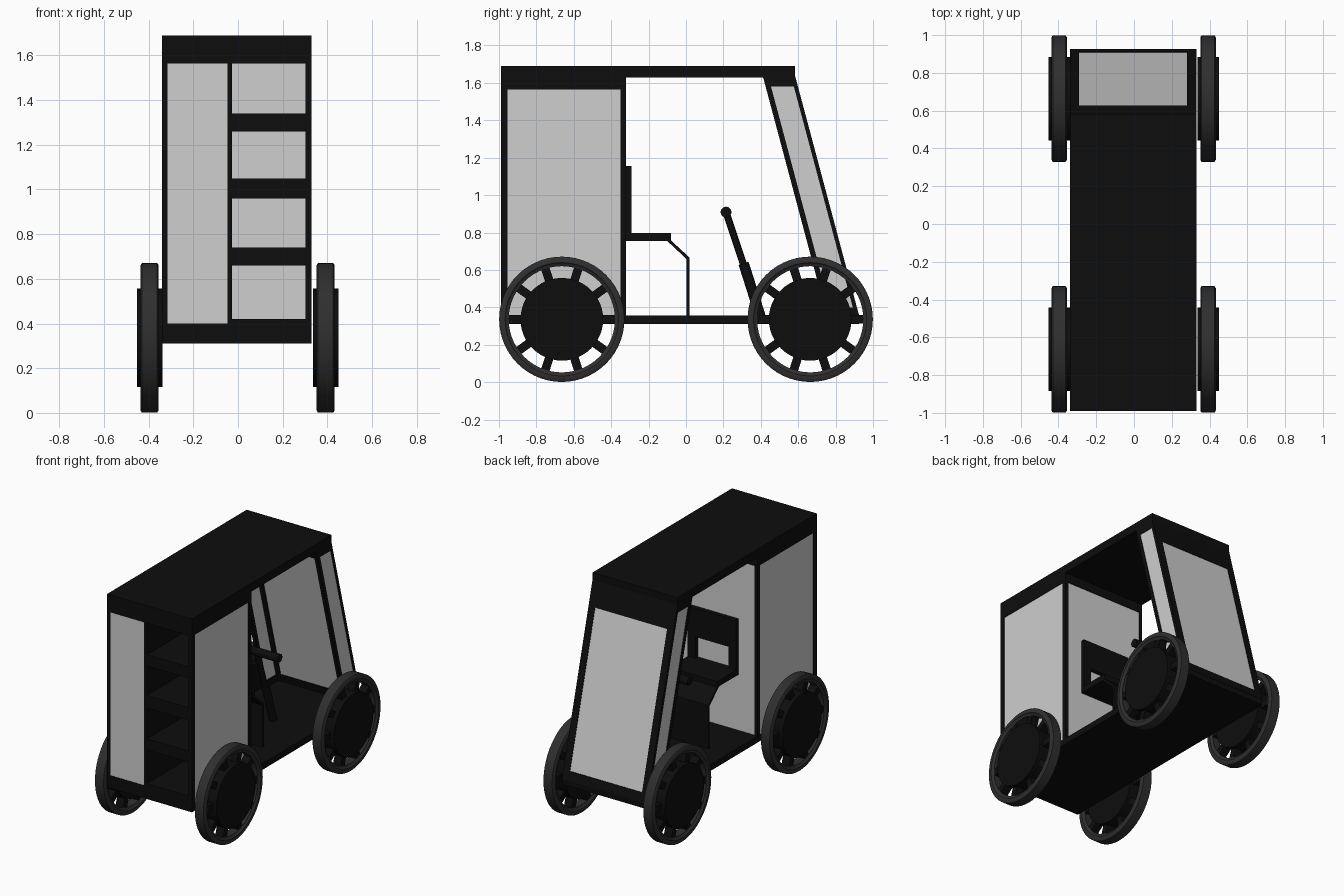
import bpy, bmesh, math
from mathutils import Matrix, Vector

if "Cube" in bpy.data.objects:
    bpy.data.objects.remove(bpy.data.objects["Cube"])


def material(name, rgb):
    m = bpy.data.materials.new(name)
    m.diffuse_color = (*rgb, 1)
    m.use_nodes = True
    m.node_tree.nodes["Principled BSDF"].inputs["Base Color"].default_value = m.diffuse_color
    return m


BLACK = material("black frame", (0.004, 0.004, 0.004))
GREY = material("light grey panel", (0.62, 0.62, 0.62))
RUBBER = material("dark grey rubber", (0.028, 0.028, 0.028))


def finish(name, bm, mat):
    bmesh.ops.recalc_face_normals(bm, faces=bm.faces)
    me = bpy.data.meshes.new(name)
    bm.to_mesh(me)
    bm.free()
    me.materials.append(mat)
    ob = bpy.data.objects.new(name, me)
    bpy.context.collection.objects.link(ob)
    return ob


def prism(name, pts, x0, x1, mat):
    """Side profile of (y, z) points, extruded across x."""
    bm = bmesh.new()
    f = bm.faces.new([bm.verts.new((x0, y, z)) for y, z in pts])
    ext = bmesh.ops.extrude_face_region(bm, geom=[f])["geom"]
    bmesh.ops.translate(bm, vec=(x1 - x0, 0, 0),
                        verts=[v for v in ext if isinstance(v, bmesh.types.BMVert)])
    return finish(name, bm, mat)


def box(name, x, y, z, mat):
    return prism(name, [(y[0], z[0]), (y[1], z[0]), (y[1], z[1]), (y[0], z[1])], x[0], x[1], mat)


def rod(name, a, b, r, mat, segs=20):
    a, b = Vector(a), Vector(b)
    d = b - a
    bm = bmesh.new()
    bmesh.ops.create_cone(bm, cap_ends=True, segments=segs, radius1=r, radius2=r, depth=d.length)
    bmesh.ops.transform(bm, verts=bm.verts, matrix=Matrix.Translation((a + b) / 2)
                        @ d.to_track_quat('Z', 'Y').to_matrix().to_4x4())
    return smooth(finish(name, bm, mat))


def smooth(ob):
    bpy.ops.object.select_all(action='DESELECT')
    ob.select_set(True)
    bpy.context.view_layer.objects.active = ob
    bpy.ops.object.shade_smooth_by_angle(angle=math.radians(35))
    return ob


L, R = -0.34, 0.33          # body sides
BACK, MID = -0.99, -0.32    # cargo box ends

# floor and roof
box("floor", (L, R), (BACK, 0.925), (0.31, 0.355), BLACK)
box("roof", (L, R), (BACK, 0.583), (1.63, 1.69), BLACK)
box("cargo_roof", (L, R), (BACK, MID), (1.565, 1.64), BLACK)

# cargo box: corner posts, side and cab-facing panels
for side, x, xi in (("left", L, L + 0.025), ("right", R, R - 0.028)):
    xs = sorted((x, xi))
    box(f"{side}_front_post", xs, (BACK, BACK + 0.035), (0.35, 1.57), BLACK)
    box(f"{side}_rear_post", xs, (MID - 0.03, MID), (0.35, 1.57), BLACK)
    s = 1 if x > 0 else -1
    box(f"{side}_cargo_panel", sorted((x - s * 0.004, x - s * 0.015)),
        (BACK + 0.03, MID - 0.025), (0.35, 1.57), GREY)
box("cab_wall", (L + 0.02, R - 0.02), (MID - 0.015, MID - 0.005), (0.35, 1.57), GREY)

# tall door beside the open shelves
box("door", (-0.32, -0.045), (BACK + 0.003, BACK + 0.02), (0.40, 1.58), GREY)
box("door_top_rail", (L, R), (BACK, BACK + 0.03), (1.58, 1.64), BLACK)
box("bottom_rail", (L, R), (BACK, BACK + 0.03), (0.35, 0.40), BLACK)
box("shelf_divider", (-0.048, -0.026), (BACK, MID - 0.02), (0.35, 1.58), BLACK)
for i, (z0, z1) in enumerate([(0.35, 0.42), (0.66, 0.74), (0.96, 1.05), (1.26, 1.34)]):
    box(f"shelf_{i + 1}", (-0.03, R - 0.014), (BACK, MID - 0.02), (z0, z1), BLACK)


# sloping cab front
def front(z):
    return 0.588 - (z - 1.62) * 0.267


def sloped(name, z0, z1, d0, d1, x0, x1, mat):
    """Strip parallel to the windscreen, between depths d0 and d1 behind it."""
    prism(name, [(front(z0) - d0, z0), (front(z0) - d1, z0),
                 (front(z1) - d1, z1), (front(z1) - d0, z1)], x0, x1, mat)


sloped("windscreen", 0.39, 1.49, 0.004, 0.014, L + 0.04, R - 0.04, GREY)
sloped("windscreen_top_frame", 1.47, 1.64, 0, 0.02, L, R, BLACK)
sloped("windscreen_bottom_frame", 0.35, 0.41, 0, 0.02, L, R, BLACK)
for side, x, s in (("left", L, 1), ("right", R, -1)):
    a, b = sorted((x, x + s * 0.05))
    sloped(f"{side}_screen_pillar", 0.35, 1.64, 0, 0.022, a, b, BLACK)
    a, b = sorted((x, x + s * 0.025))
    sloped(f"{side}_door_pillar", 0.35, 1.64, 0.144, 0.173, a, b, BLACK)
    sloped(f"{side}_side_top_frame", 1.58, 1.64, 0.01, 0.16, a, b, BLACK)
    sloped(f"{side}_side_bottom_frame", 0.35, 0.40, 0.01, 0.16, a, b, BLACK)
    a, b = sorted((x + s * 0.004, x + s * 0.014))
    sloped(f"{side}_side_window", 0.39, 1.59, 0.015, 0.15, a, b, GREY)

# seat, backrest frame and seat base sheet
W = 0.19
box("seat", (-W, W), (MID, -0.08), (0.755, 0.797), BLACK)
box("backrest", (-W, W), (MID, -0.291), (0.95, 1.155), BLACK)
for side, a, b in (("left", -W, -0.13), ("right", 0.13, W)):
    box(f"{side}_backrest_post", (a, b), (MID, -0.291), (0.78, 0.955), BLACK)
prism("seat_base", [(-0.105, 0.76), (-0.083, 0.76), (0.02, 0.665), (0.02, 0.35),
                    (0.004, 0.35), (0.004, 0.657), (-0.095, 0.75)], -W, W, BLACK)

# steering column and handlebar
rod("steering_stem", (0, 0.214, 0.909), (0, 0.33, 0.56), 0.019, BLACK)
rod("steering_column", (0, 0.308, 0.635), (0, 0.40, 0.345), 0.028, BLACK)
rod("handlebar", (-0.18, 0.214, 0.909), (0.18, 0.214, 0.909), 0.029, BLACK)


# wheels: turned tyre, flat hub drum and ten short spokes
def tyre(name, c):
    prof = [(0.284, -0.03), (0.297, -0.034), (0.303, -0.041), (0.324, -0.041), (0.335, -0.034),
            (0.335, 0.034), (0.324, 0.041), (0.303, 0.041), (0.297, 0.034), (0.284, 0.03)]
    bm = bmesh.new()
    vs = [bm.verts.new((x, 0, r)) for r, x in prof]
    es = [bm.edges.new((vs[i], vs[(i + 1) % len(vs)])) for i in range(len(vs))]
    bmesh.ops.spin(bm, geom=vs + es, cent=(0, 0, 0), axis=(1, 0, 0),
                   angle=math.tau, steps=56, use_duplicate=False)
    bmesh.ops.remove_doubles(bm, verts=bm.verts, dist=1e-4)
    bmesh.ops.translate(bm, verts=bm.verts, vec=c)
    smooth(finish(name, bm, RUBBER))


def spokes(name, c):
    bm = bmesh.new()
    for i in range(10):
        m = (Matrix.Translation(c) @ Matrix.Rotation(math.tau * (i + 0.5) / 10, 4, 'X')
             @ Matrix.Translation((0, 0, 0.25)) @ Matrix.Diagonal((0.06, 0.046, 0.09, 1)))
        bmesh.ops.create_cube(bm, size=1, matrix=m)
    finish(name, bm, BLACK)


for side, x in (("left", -0.396), ("right", 0.392)):
    for end, y in (("front", -0.664), ("rear", 0.664)):
        c = Vector((x, y, 0.336))
        tyre(f"{end}_{side}_tyre", c)
        spokes(f"{end}_{side}_spokes", c)
        rod(f"{end}_{side}_hub", c - Vector((0.057, 0, 0)), c + Vector((0.057, 0, 0)),
            0.221, BLACK, 48)
